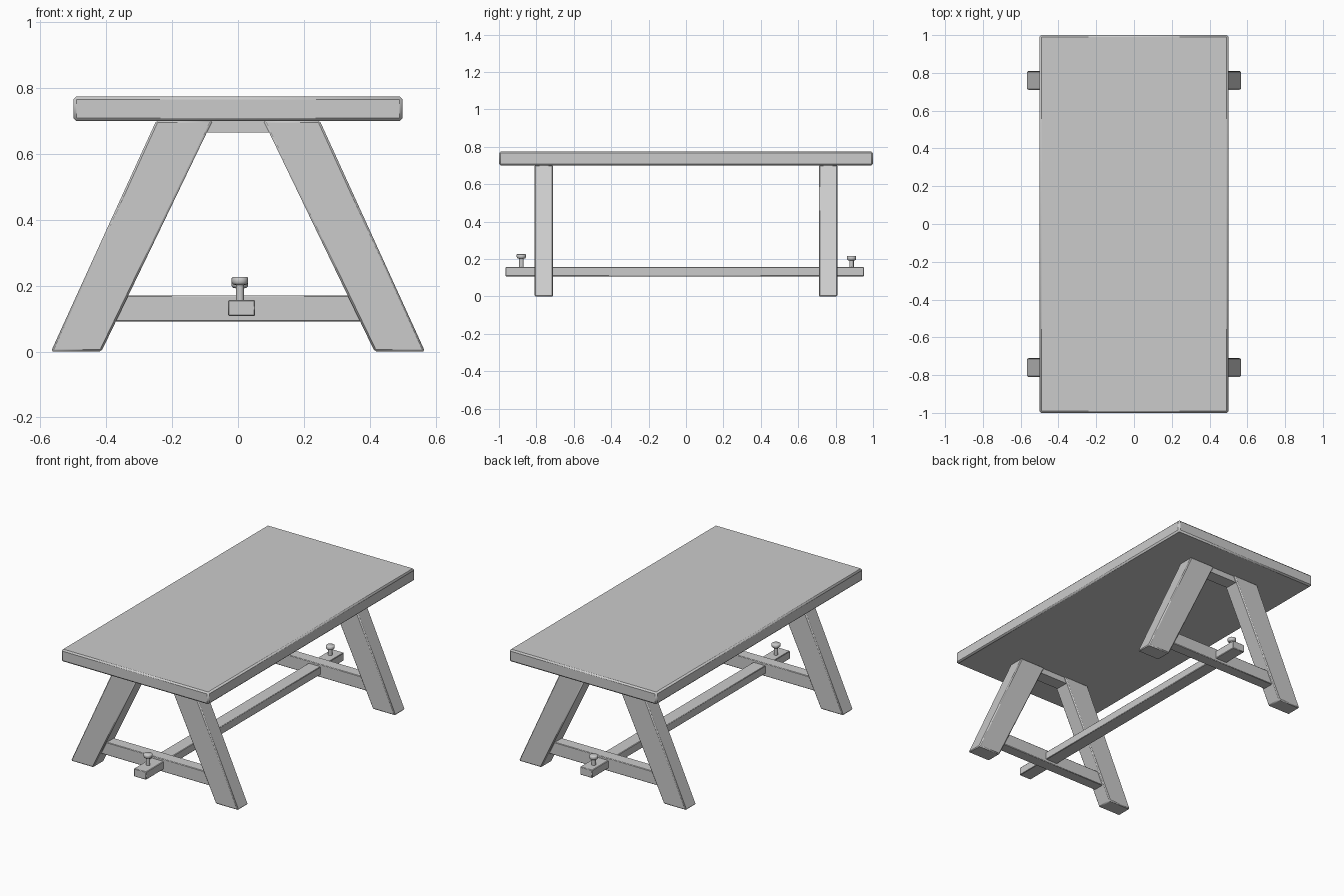
import bpy, bmesh, math

if "Cube" in bpy.data.objects:
    bpy.data.objects.remove(bpy.data.objects["Cube"])


def finish(obj, bevel):
    """Soften edges with a single chamfer and shade by angle."""
    if bevel:
        m = obj.modifiers.new("edge_chamfer", 'BEVEL')
        m.width = bevel
        m.segments = 1
        m.limit_method = 'ANGLE'
        m.angle_limit = math.radians(20)
    bpy.ops.object.select_all(action='DESELECT')
    obj.select_set(True)
    bpy.context.view_layer.objects.active = obj
    bpy.ops.object.shade_smooth_by_angle(angle=math.radians(50))
    return obj


def add_mesh(name, bm, bevel=0.0):
    bmesh.ops.recalc_face_normals(bm, faces=bm.faces)
    me = bpy.data.meshes.new(name)
    bm.to_mesh(me)
    bm.free()
    obj = bpy.data.objects.new(name, me)
    bpy.context.collection.objects.link(obj)
    return finish(obj, bevel)


def box(name, x, y, z, bevel=0.0):
    bm = bmesh.new()
    bmesh.ops.create_cube(bm, size=1)
    for v in bm.verts:
        for i, (lo, hi) in enumerate((x, y, z)):
            v.co[i] = hi if v.co[i] > 0 else lo
    return add_mesh(name, bm, bevel)


def slab(name, profile, y0, y1, bevel):
    """Extrude an x-z outline along y."""
    bm = bmesh.new()
    face = bm.faces.new([bm.verts.new((x, y0, z)) for x, z in profile])
    ext = bmesh.ops.extrude_face_region(bm, geom=[face])
    for g in ext["geom"]:
        if isinstance(g, bmesh.types.BMVert):
            g.co.y = y1
    return add_mesh(name, bm, bevel)


def lathe(name, profile, x, y, n=16):
    """Spin an r-z profile into a closed turned part."""
    bm = bmesh.new()
    rings = [[bm.verts.new((x + r * math.cos(2 * math.pi * i / n),
                            y + r * math.sin(2 * math.pi * i / n), z))
              for i in range(n)] for r, z in profile]
    for a, b in zip(rings, rings[1:]):
        for i in range(n):
            j = (i + 1) % n
            bm.faces.new((a[i], a[j], b[j], b[i]))
    bm.faces.new(rings[0])
    bm.faces.new(rings[-1])
    return add_mesh(name, bm)


# Table top
box("table_top", (-0.5, 0.5), (-1, 1), (0.70, 0.775), 0.009)

# Two A-shaped trestles
for end, yc in (("front", -0.76), ("back", 0.76)):
    for side, s in (("left", -1), ("right", 1)):
        outline = [(0.415, 0), (0.568, 0), (0.248, 0.702), (0.077, 0.702)]
        slab(f"{end}_{side}_leg", [(s * x, z) for x, z in outline],
             yc - 0.05, yc + 0.05, 0.006)
    # Short rail under the top and the low cross rail
    box(f"{end}_top_rail", (-0.13, 0.13), (yc - 0.04, yc + 0.04), (0.665, 0.702))
    box(f"{end}_cross_rail", (-0.40, 0.40), (yc - 0.035, yc + 0.035),
        (0.092, 0.171), 0.003)

# Long stretcher through both cross rails
box("long_stretcher", (-0.03, 0.052), (-0.965, 0.952), (0.108, 0.157), 0.003)

# Headed pegs locking the stretcher ends
for end, y, top in (("front", -0.88, 0.226), ("back", 0.885, 0.216)):
    lathe(f"{end}_peg", [(0.012, 0.115), (0.012, top - 0.024), (0.021, top - 0.022),
                         (0.025, top - 0.016), (0.025, top - 0.003),
                         (0.022, top)], 0.006, y)
